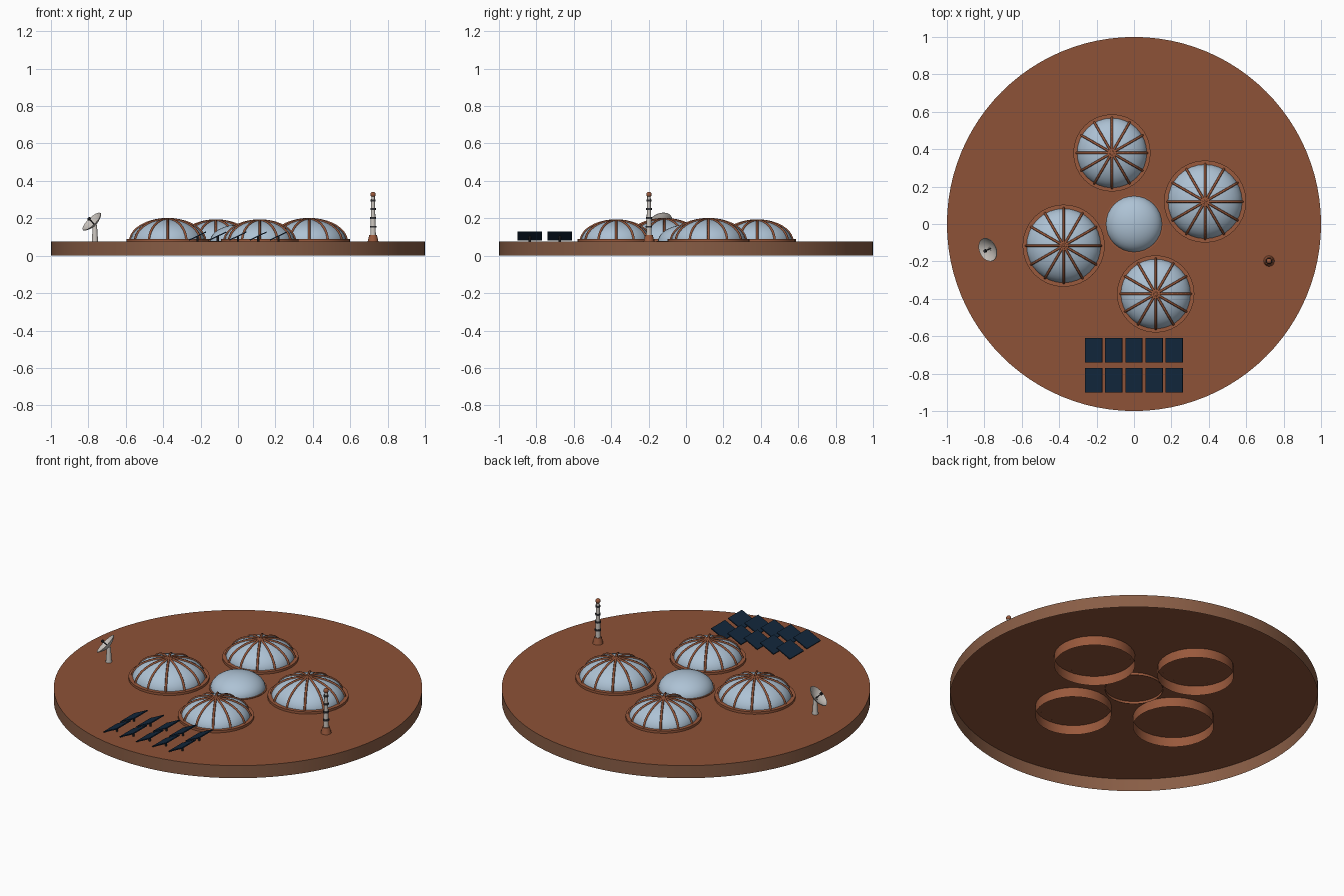
import bpy, bmesh, math
from mathutils import Vector, Matrix

if "Cube" in bpy.data.objects:
    bpy.data.objects.remove(bpy.data.objects["Cube"])

def mat(name, r, g, b):
    m = bpy.data.materials.new(name)
    m.diffuse_color = (r, g, b, 1)
    m.use_nodes = True
    m.node_tree.nodes["Principled BSDF"].inputs["Base Color"].default_value = m.diffuse_color
    return m

SOIL = mat("soil", 0.27, 0.085, 0.038)
EDGE = mat("soil_edge", 0.25, 0.11, 0.06)
TRIM = mat("rust_trim", 0.32, 0.10, 0.045)
GLASS = mat("pale_glass", 0.42, 0.54, 0.66)
SOLAR = mat("solar_blue", 0.006, 0.02, 0.045)
WHITE = mat("off_white", 0.6, 0.56, 0.52)
DARK = mat("dark_metal", 0.03, 0.03, 0.035)
G = 0.075  # ground level

def finish(name, bm, mats, smooth=True, matrix=None):
    me = bpy.data.meshes.new(name)
    bmesh.ops.recalc_face_normals(bm, faces=bm.faces)
    bm.to_mesh(me)
    bm.free()
    for m in mats:
        me.materials.append(m)
    if smooth:
        me.polygons.foreach_set("use_smooth", [True] * len(me.polygons))
        me.set_sharp_from_angle(angle=math.radians(35))
    ob = bpy.data.objects.new(name, me)
    bpy.context.collection.objects.link(ob)
    if matrix is not None:
        ob.matrix_world = matrix
    return ob

def lathe(name, profile, mats, loc=(0, 0, 0), n=32, matrix=None, rule=None):
    """Spin an (r, z) profile about z."""
    bm = bmesh.new()
    vs = [bm.verts.new((r, 0, z)) for r, z in profile]
    es = [bm.edges.new(p) for p in zip(vs, vs[1:])]
    bmesh.ops.spin(bm, geom=vs + es, cent=(0, 0, 0), axis=(0, 0, 1),
                   angle=2 * math.pi, steps=n)
    bmesh.ops.remove_doubles(bm, verts=bm.verts, dist=1e-5)
    if rule:
        for f in bm.faces:
            f.material_index = rule(f)
    return finish(name, bm, mats, matrix=matrix or Matrix.Translation(loc))

def box(name, size, m, matrix):
    bm = bmesh.new()
    bmesh.ops.create_cube(bm, size=1, matrix=Matrix.Diagonal((*size, 1)))
    return finish(name, bm, [m], False, matrix)

# Ground disc, open underneath
lathe("ground_disc", [(1, 0), (1, G), (0, G)], [SOIL, EDGE], n=96,
      rule=lambda f: 0 if f.calc_center_median().z > G - 0.001 else 1)

def dome(name, x, y, r, ribs):
    h = 0.6 * r
    arc = [(r * math.cos(a), h * math.sin(a)) for a in
           [i * math.pi / 20 for i in range(10)]] + [(0, h)]
    lathe(name + "_glass", arc, [GLASS], (x, y, G))
    if not ribs:
        lathe(name + "_base_ring", [(r * 1.05, -0.015), (r * 1.05, 0.004), (r * 0.98, 0.004)],
              [TRIM], (x, y, G))
        return
    lathe(name + "_base_ring", [(r * 1.1, -0.057), (r * 1.1, 0.014), (r * 0.98, 0.014)],
          [TRIM], (x, y, G))
    # Meridian ribs
    cu = bpy.data.curves.new(name + "_ribs", "CURVE")
    cu.dimensions = "3D"
    cu.bevel_depth = 0.0065
    cu.bevel_resolution = 1
    for k in range(12):
        t = k * math.pi / 6
        sp = cu.splines.new("POLY")
        sp.points.add(10)
        for i, p in enumerate(sp.points):
            a = i * math.pi / 20
            c = r * 1.01 * math.cos(a)
            p.co = (c * math.cos(t), c * math.sin(t), h * 1.01 * math.sin(a), 1)
    cu.materials.append(TRIM)
    ob = bpy.data.objects.new(name + "_ribs", cu)
    ob.location = (x, y, G)
    bpy.context.collection.objects.link(ob)
    # Crown cap
    lathe(name + "_crown", [(0.024, h - 0.006), (0.024, h + 0.005), (0, h + 0.007)],
          [TRIM], (x, y, G), n=16)

dome("left_dome", -0.376, -0.116, 0.2, True)
dome("right_dome", 0.38, 0.12, 0.2, True)
dome("back_dome", -0.118, 0.38, 0.188, True)
dome("front_dome", 0.116, -0.374, 0.188, True)
dome("centre_dome", 0, 0, 0.15, False)

# Solar field
for i in range(5):
    for j, y in enumerate((-0.675, -0.835)):
        x = (i - 2) * 0.108
        tilt = Matrix.Rotation(-0.45, 4, "Y")
        box(f"solar_panel_{i}_{j}", (0.1, 0.13, 0.006), SOLAR,
            Matrix.Translation((x, y, 0.105)) @ tilt)
        lathe(f"solar_post_{i}_{j}", [(0.006, 0), (0.006, 0.03)], [DARK], (x, y, G), n=8)

# Dish antenna
P = Vector((-0.765, -0.13, 0.165))
N = Vector((-0.66, -0.3, 0.69)).normalized()
M = Matrix.Translation(P) @ N.to_track_quat("Z", "Y").to_matrix().to_4x4()
lathe("dish_post", [(0.017, 0), (0.011, 0.09), (0, 0.092)], [WHITE], (P.x, P.y, G), n=12)
bowl = [(0.066 * i / 6, 0.024 * (i / 6) ** 2) for i in range(7)]
lathe("dish_bowl", bowl + [(r * 0.98, z + 0.003) for r, z in reversed(bowl)], [WHITE], n=24, matrix=M)
lathe("dish_feed", [(0, 0), (0.003, 0), (0.003, 0.04), (0.009, 0.042), (0.009, 0.052), (0, 0.054)],
      [DARK], n=10, matrix=M)

# Radio mast
X, Y = 0.722, -0.198
lathe("mast_foot", [(0.029, 0), (0.02, 0.037), (0, 0.037)], [TRIM], (X, Y, G), n=16)
lathe("mast_pole", [(0.015, 0.03), (0.009, 0.25)], [WHITE], (X, Y, G), n=12)
for k in range(4):
    z = 0.075 + k * 0.047
    r = 0.0175 - 0.0013 * k
    lathe(f"mast_band_{k}", [(0, z), (r, z), (r, z + 0.01), (0, z + 0.01)], [DARK], (X, Y, G), n=12)
lathe("mast_beacon", [(0.0145 * math.sin(a), -0.0145 * math.cos(a)) for a in
      [i * math.pi / 8 for i in range(9)]], [TRIM], (X, Y, 0.327), n=16)
